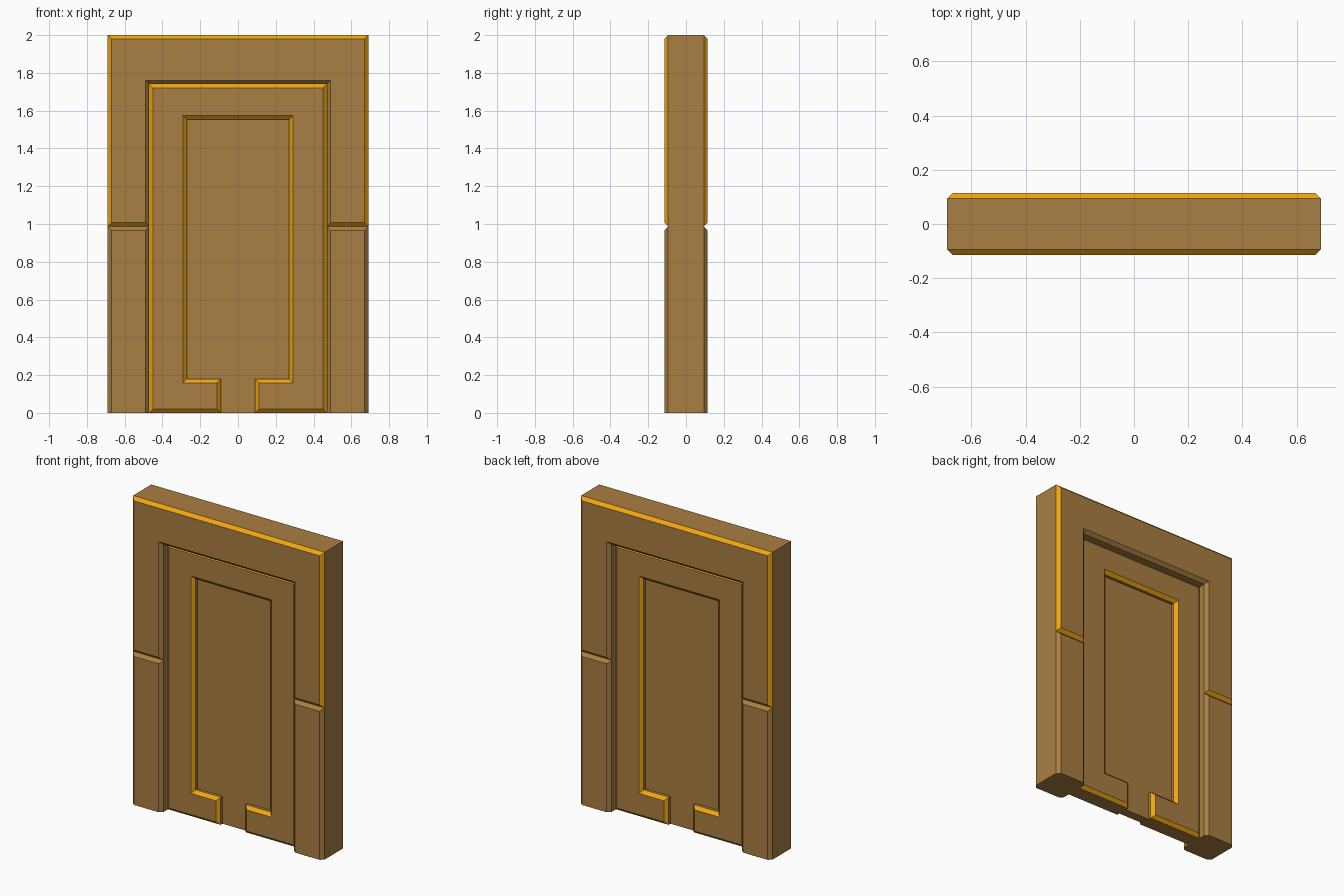
import bpy
import bmesh
from mathutils import Vector

if "Cube" in bpy.data.objects:
    bpy.data.objects.remove(bpy.data.objects["Cube"])

BEVEL = 0.021


def material(name, color):
    m = bpy.data.materials.new(name)
    m.diffuse_color = color
    m.use_nodes = True
    m.node_tree.nodes["Principled BSDF"].inputs["Base Color"].default_value = m.diffuse_color
    return m


MATS = [material("wood_brown", (0.40, 0.21, 0.055, 1)),
        material("trim_gold", (0.87, 0.38, 0.005, 1))]


def slab(name, outline, edges, half):
    """Counter-clockwise x/z outline made a slab, chamfered front and back.
    edges holds one letter per side: n = none, b = brown, g = gold chamfer."""
    pts = [Vector(p) for p in outline]
    n = len(pts)
    shift = []
    for i in range(n):
        d = (pts[(i + 1) % n] - pts[i]).normalized()
        shift.append(Vector((-d.y, d.x)) * (0 if edges[i] == "n" else BEVEL))
    inset = [pts[i] + shift[i] + shift[i - 1] for i in range(n)]

    bm = bmesh.new()
    rings = []
    for ring, y in ((inset, -half), (pts, BEVEL - half),
                    (pts, half - BEVEL), (inset, half)):
        rings.append([bm.verts.new((p.x, y, p.y)) for p in ring])
    bm.faces.new(rings[0])
    bm.faces.new(rings[3][::-1])
    for k in range(3):
        for i in range(n):
            j = (i + 1) % n
            f = bm.faces.new((rings[k][i], rings[k + 1][i],
                              rings[k + 1][j], rings[k][j]))
            f.material_index = int(k != 1 and edges[i] == "g")
    bmesh.ops.recalc_face_normals(bm, faces=bm.faces)
    mesh = bpy.data.meshes.new(name)
    bm.to_mesh(mesh)
    bm.free()
    for m in MATS:
        mesh.materials.append(m)
    ob = bpy.data.objects.new(name, mesh)
    bpy.context.collection.objects.link(ob)
    return ob


def mirrored(half_path):
    """Complete a left-hand path with its mirror image on the right."""
    return half_path + [(-x, z) for x, z in reversed(half_path)]


W, IN, H, ARCH, SPLIT = 0.69, 0.47, 2.0, 1.74, 0.987

# Upper door surround with gold outer edges
slab("upper_frame",
     mirrored([(-W, SPLIT), (-IN, SPLIT), (-IN, ARCH)]) + [(W, H), (-W, H)],
     "gbbbgggg", 0.115)

# Lower posts
for side, x0, x1 in (("left", -W, -IN), ("right", IN, W)):
    slab("lower_post_" + side,
         [(x0, 0), (x1, 0), (x1, SPLIT), (x0, SPLIT)], "nbbb", 0.115)

# Raised door border, open at the bottom centre
slab("door_border",
     mirrored([(-IN, 0), (-0.09, 0), (-0.09, 0.18), (-0.27, 0.18), (-0.27, 1.553)])
     + [(IN, ARCH), (-IN, ARCH)],
     "g" * 12, 0.07)

# Recessed panel filling the border
slab("door_panel",
     [(-0.09, 0), (0.09, 0), (0.09, 0.18), (0.27, 0.18), (0.27, 1.553),
      (-0.27, 1.553), (-0.27, 0.18), (-0.09, 0.18)],
     "n" * 8, 0.03)
